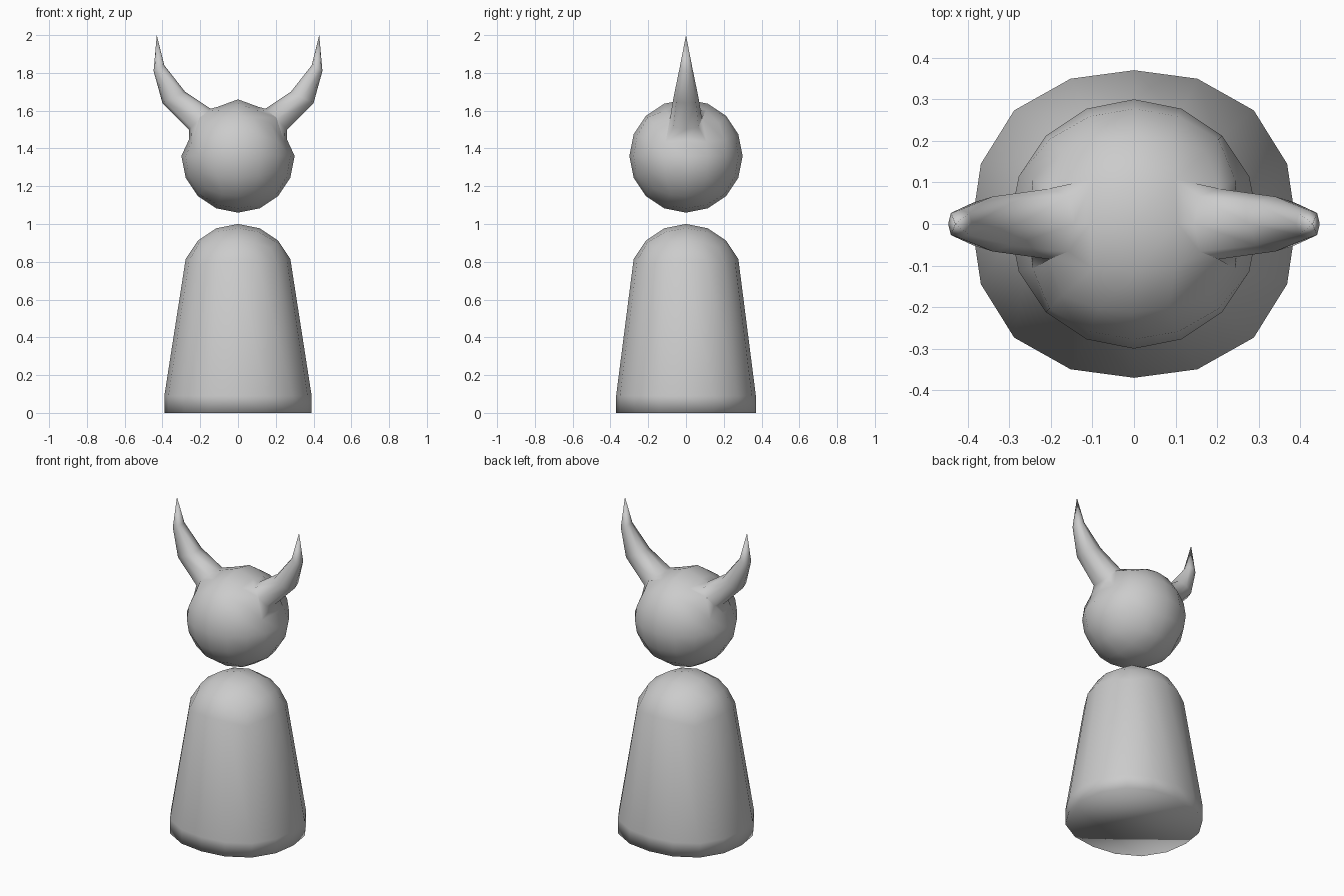
import bpy, bmesh, math
from mathutils import Vector

if "Cube" in bpy.data.objects:
    bpy.data.objects.remove(bpy.data.objects["Cube"])

R = 0.3


def quad_sphere(cz):
    """Sphere made from a 4x4-per-side cube; returns bmesh and verts keyed by cube grid cell."""
    bm = bmesh.new()
    bmesh.ops.create_cube(bm, size=2)
    bmesh.ops.subdivide_edges(bm, edges=bm.edges[:], cuts=3, use_grid_fill=True)
    grid = {}
    for v in bm.verts:
        grid[tuple(round(c * 2) for c in v.co)] = v
        d = Vector([math.tan(c * math.pi / 4) for c in v.co]).normalized()
        v.co = d * R + Vector((0, 0, cz))
    return bm, grid


def finish(bm, name):
    bmesh.ops.recalc_face_normals(bm, faces=bm.faces[:])
    for f in bm.faces:
        f.smooth = True
    me = bpy.data.meshes.new(name)
    bm.to_mesh(me)
    bm.free()
    ob = bpy.data.objects.new(name, me)
    bpy.context.collection.objects.link(ob)
    return ob


# Body: domed top stretched down to a wide, slightly squarish foot
bm, grid = quad_sphere(0.7)
for (i, j, k), v in grid.items():
    if k in (0, -1):
        a = math.atan2(v.co.y, v.co.x)
        f = 1 + 0.045 * math.sin(2 * a) ** 2
        v.co = (0.39 * f * math.cos(a), 0.37 * f * math.sin(a), 0.09 if k == 0 else 0)
bmesh.ops.delete(bm, geom=[v for key, v in grid.items() if key[2] == -2], context='VERTS')
bmesh.ops.contextual_create(bm, geom=[e for e in bm.edges if e.is_boundary])
finish(bm, "body")

# Head with two horns growing out of its upper sides
CZ = 1.36
bm, grid = quad_sphere(CZ)
loop = [(-1, -1), (-1, 0), (-1, 1), (0, 1), (1, 1), (1, 0), (1, -1), (0, -1)]
cell = {-1: (2, 1), 0: (2, 2), 1: (1, 2)}
# Horn sections: outer edge (x, z), inner edge (x, z), half depth
sections = [((0.26, 1.50), (0.145, 1.61), 0.085),
            ((0.40, 1.64), (0.28, 1.70), 0.066),
            ((0.447, 1.81), (0.39, 1.84), 0.034)]
tip_at = (0.43, 2.0)

for side in (-1, 1):
    ring = [grid[(side * cell[s][0], t, cell[s][1])] for s, t in loop]
    # dent the skin around the horn root
    for v, (s, t) in zip(ring, loop):
        if s == -1:
            v.co.x *= 0.94
            v.co.z -= 0.03
        elif s == 1:
            v.co.x *= 0.92
            v.co.z -= 0.016
    bmesh.ops.delete(bm, geom=[grid[(side * 2, 0, 2)]], context='VERTS')
    for lo, hi, w in sections:
        new = []
        for s, t in loop:
            k = 0.78 if s and t else 1
            u = (s * k + 1) / 2
            new.append(bm.verts.new((side * (lo[0] + (hi[0] - lo[0]) * u), t * w * k,
                                     lo[1] + (hi[1] - lo[1]) * u)))
        for i in range(8):
            j = (i + 1) % 8
            bm.faces.new((ring[i], ring[j], new[j], new[i]))
        ring = new
    tip = bm.verts.new((side * tip_at[0], 0, tip_at[1]))
    for i in range(8):
        bm.faces.new((ring[i], ring[(i + 1) % 8], tip))
finish(bm, "horned_head")
